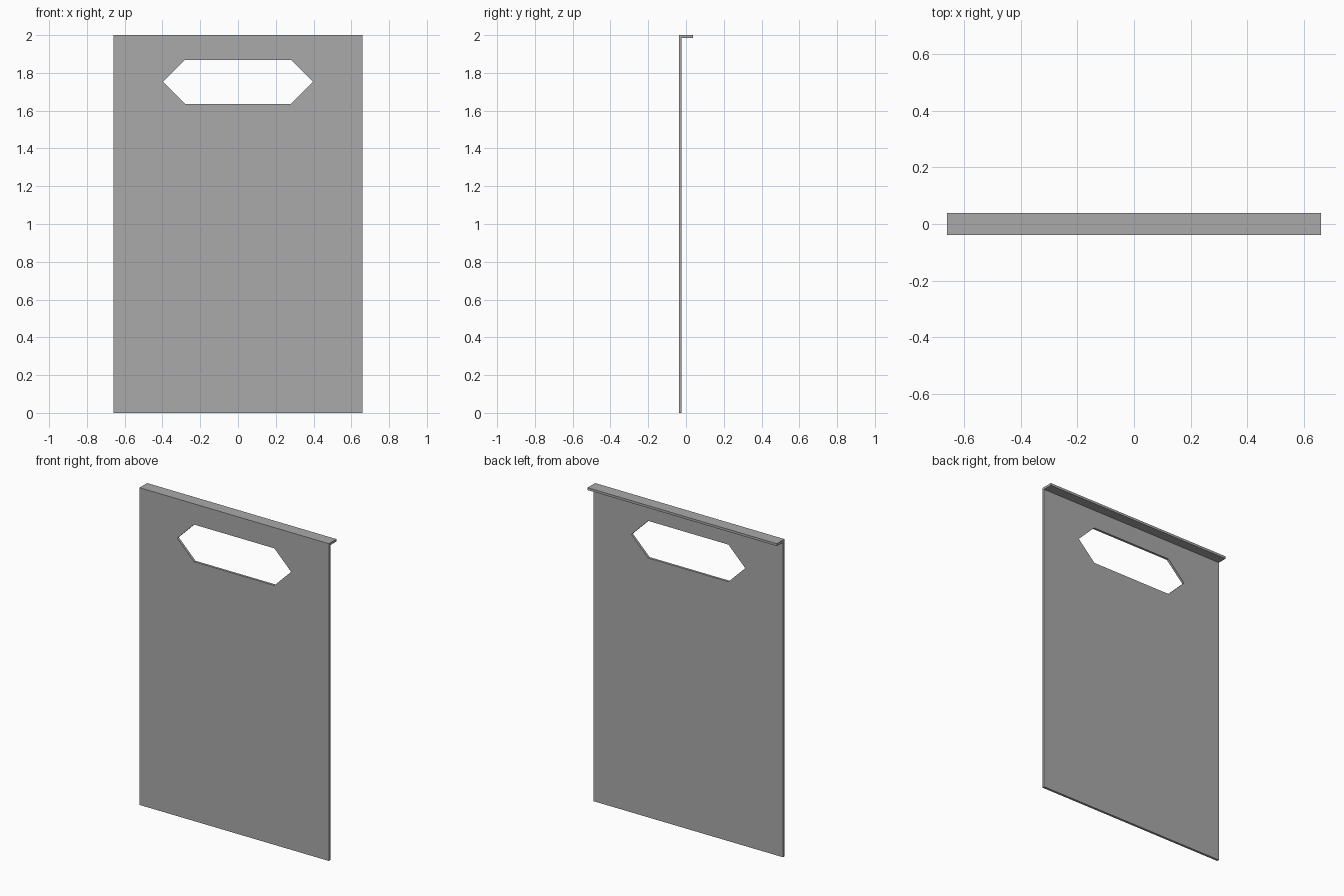
import bpy
import bmesh
from mathutils import Vector

cube = bpy.data.objects.get("Cube")
if cube:
    bpy.data.objects.remove(cube, do_unlink=True)

HALF_WIDTH, HALF_DEPTH, HEIGHT, THICK = 0.66, 0.038, 2.0, 0.015

grey = bpy.data.materials.new("mid_grey")
grey.use_nodes = True
colour = (0.4, 0.4, 0.4, 1)
grey.diffuse_color = colour
grey.node_tree.nodes["Principled BSDF"].inputs["Base Color"].default_value = colour


def prism(name, points, direction):
    """Extrude a closed outline along a vector into a solid."""
    bm = bmesh.new()
    face = bm.faces.new([bm.verts.new(p) for p in points])
    geom = bmesh.ops.extrude_face_region(bm, geom=[face])["geom"]
    verts = [g for g in geom if isinstance(g, bmesh.types.BMVert)]
    bmesh.ops.translate(bm, verts=verts, vec=Vector(direction))
    bmesh.ops.recalc_face_normals(bm, faces=bm.faces)
    mesh = bpy.data.meshes.new(name)
    bm.to_mesh(mesh)
    bm.free()
    mesh.materials.append(grey)
    obj = bpy.data.objects.new(name, mesh)
    bpy.context.collection.objects.link(obj)
    return obj


# Upright sheet with its top edge folded backward into a lip
front, back = -HALF_DEPTH, HALF_DEPTH
profile = [(front, 0), (front + THICK, 0), (front + THICK, HEIGHT - THICK),
           (back, HEIGHT - THICK), (back, HEIGHT), (front, HEIGHT)]
panel = prism("folded_panel", [(-HALF_WIDTH, y, z) for y, z in profile],
              (2 * HALF_WIDTH, 0, 0))

# Six-sided handle opening
outline = [(-0.397, 1.752), (-0.28, 1.635), (0.28, 1.635),
           (0.397, 1.752), (0.28, 1.869), (-0.28, 1.869)]
cutter = prism("handle_cutter", [(x, -0.2, z) for x, z in outline], (0, 0.4, 0))
cutter.hide_render = True

cut = panel.modifiers.new("handle_opening", "BOOLEAN")
cut.operation = "DIFFERENCE"
cut.solver = "EXACT"
cut.object = cutter
bpy.context.view_layer.objects.active = panel
bpy.ops.object.modifier_apply(modifier=cut.name)
bpy.data.objects.remove(cutter, do_unlink=True)
